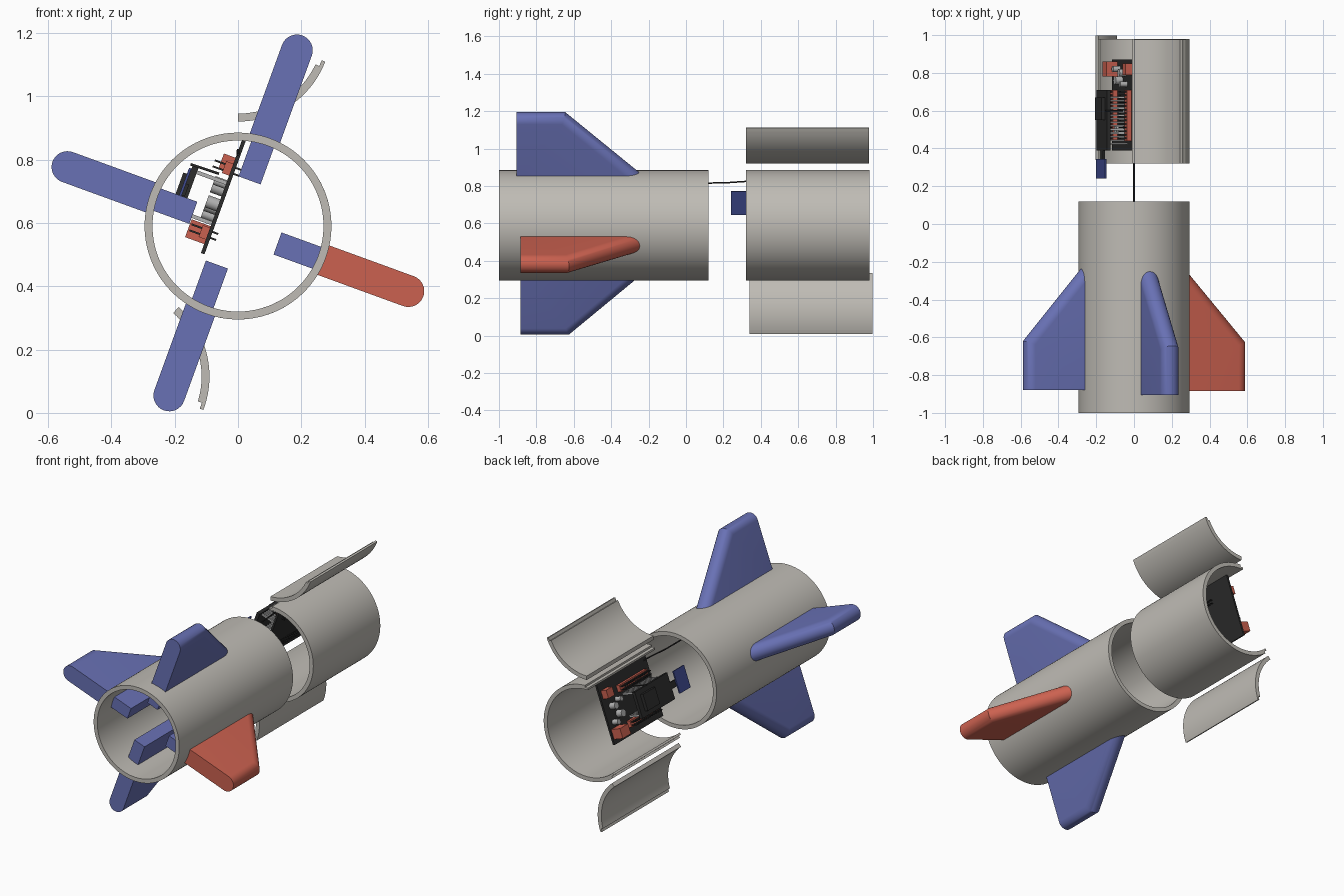
import bpy, bmesh
from math import cos, sin, radians, sqrt, pi
from mathutils import Matrix, Vector

if "Cube" in bpy.data.objects:
    bpy.data.objects.remove(bpy.data.objects["Cube"])


def material(name, rgb):
    m = bpy.data.materials.new(name)
    m.use_nodes = True
    m.diffuse_color = (*rgb, 1)
    m.node_tree.nodes["Principled BSDF"].inputs["Base Color"].default_value = (*rgb, 1)
    return m


GREY = material("body grey", (0.52, 0.50, 0.46))
BLUE = material("fin blue", (0.14, 0.165, 0.46))
RED = material("fin red", (0.60, 0.12, 0.08))
DARK = material("board black", (0.025, 0.025, 0.025))
NAVY = material("sensor blue", (0.05, 0.07, 0.28))
SILVER = material("metal grey", (0.45, 0.45, 0.45))

AXIS_Z = 0.59
R_OUT, R_IN, R_MID = 0.295, 0.27, 0.283


def frame(deg, x=0.0, z=AXIS_Z):
    """Local x points outward at the angle, y along the body, z sideways."""
    a = radians(deg)
    return Matrix(((cos(a), 0, -sin(a), x), (0, 1, 0, 0),
                   (sin(a), 0, cos(a), z), (0, 0, 0, 1)))


def finish(name, bm, mat, smooth=False):
    bmesh.ops.recalc_face_normals(bm, faces=bm.faces)
    me = bpy.data.meshes.new(name)
    bm.to_mesh(me)
    bm.free()
    me.materials.append(mat)
    ob = bpy.data.objects.new(name, me)
    bpy.context.collection.objects.link(ob)
    if smooth:
        bpy.ops.object.select_all(action="DESELECT")
        ob.select_set(True)
        bpy.context.view_layer.objects.active = ob
        bpy.ops.object.shade_smooth_by_angle(angle=radians(30))
    return ob


def bridge(bm, rings, closed):
    """Join successive rings of vertices; cap the ends when open."""
    n, k = len(rings), len(rings[0])
    for i in range(n if closed else n - 1):
        a, b = rings[i], rings[(i + 1) % n]
        for j in range(k):
            bm.faces.new((a[j], a[(j + 1) % k], b[(j + 1) % k], b[j]))
    if not closed:
        bm.faces.new(rings[0])
        bm.faces.new(rings[-1])


def shell(name, start, end, y0, y1, r0=R_IN, r1=R_OUT, x=0.0, z=AXIS_Z):
    bm = bmesh.new()
    full = end - start >= 360
    steps = max(2, round((end - start) / 3))
    rings = []
    for i in range(steps if full else steps + 1):
        a = radians(start + (end - start) * i / steps)
        rings.append([bm.verts.new((x + r * cos(a), y, z + r * sin(a)))
                      for r, y in ((r0, y0), (r1, y0), (r1, y1), (r0, y1))])
    bridge(bm, rings, full)
    return finish(name, bm, GREY, True)


def add_box(bm, mat, u, y, n):
    """Box from three (low, high) ranges in the given frame."""
    size = [b - a for a, b in (u, y, n)]
    mid = [(a + b) / 2 for a, b in (u, y, n)]
    bmesh.ops.create_cube(bm, size=1, matrix=mat @ Matrix.Translation(mid) @ Matrix.Diagonal((*size, 1)))


def box(name, mat, mtx, u, y, n):
    bm = bmesh.new()
    add_box(bm, mtx, u, y, n)
    return finish(name, bm, mat)


def fin(name, mat, deg, off, r_root, r_tip, back, nose):
    """Blade with a rounded tip and leading edge, plus its mounting tab."""
    mtx = frame(deg)
    half, base, tip_y = 0.05, 0.28, back + 0.26
    slope = (nose - tip_y) / (r_tip - base)
    stretch = sqrt(1 + slope ** 2)
    bm = bmesh.new()
    rings = []
    for i in range(17):
        a = pi * i / 16
        w, d = -half * cos(a), half * (1 - sin(a))
        outline = ((base, back), (r_tip - d, back),
                   (r_tip - d, tip_y + d * (slope - stretch)), (base, nose - d * stretch))
        rings.append([bm.verts.new(mtx @ Vector((r, y, w + off))) for r, y in outline])
    bridge(bm, rings, False)
    finish(name, bm, mat, True)
    box(name + "_tab", BLUE, mtx, (r_root, 0.285), (back + 0.01, -0.5), (off - 0.037, off + 0.037))


# Body tube and the opened rear section
shell("front_tube", 0, 360, -1.0, 0.12)
shell("rear_shell", -128, 88, 0.32, 0.98)
shell("rear_shell_upper_lip", 88, 92, 0.32, 0.98, R_IN, R_MID)
shell("rear_shell_lower_lip", -132, -128, 0.32, 0.98, R_IN, R_MID)

# Loose hatch panels, turned outward
for name, x, z, start, end, y0, s in (("upper_hatch", 0, 1.215, -90, -25, 0.32, 1),
                                      ("lower_hatch", -0.385, 0.115, -17, 48, 0.34, -1)):
    shell(name, start, end, y0, y0 + 0.658, x=x, z=z)
    lip = (end, end + 4) if s > 0 else (start - 4, start)
    shell(name + "_lip", *lip, y0, y0 + 0.658, R_MID, R_OUT, x, z)

# Four fins
fin("top_fin", BLUE, 70, 0.015, 0.148, 0.635, -0.905, -0.235)
fin("side_fin", BLUE, 160, 0.009, 0.147, 0.62, -0.88, -0.22)
fin("bottom_fin", BLUE, 250, -0.021, 0.137, 0.627, -0.885, -0.23)
fin("red_fin", RED, 340, -0.009, 0.136, 0.626, -0.885, -0.23)

# Circuit board and stacked modules
B = frame(70)
box("circuit_board", DARK, B, (-0.12, 0.27), (0.39, 0.87), (0.069, 0.081))
box("processor_module", DARK, B, (-0.03, 0.13), (0.39, 0.71), (0.18, 0.20))
box("processor_shield", DARK, B, (0.0, 0.1), (0.55, 0.67), (0.20, 0.22))
box("sensor_board", NAVY, B, (-0.015, 0.12), (0.24, 0.345), (0.20, 0.208))
box("sensor_bracket", DARK, B, (0.03, 0.07), (0.33, 0.41), (0.19, 0.2))

# Red headers and connectors
for name, u, y, top in (("upper_header", (0.14, 0.18), (0.44, 0.71), 0.105),
                        ("lower_header", (-0.075, -0.035), (0.44, 0.71), 0.105),
                        ("power_connector", (-0.09, -0.03), (0.78, 0.86), 0.145),
                        ("signal_connector", (0.15, 0.2), (0.79, 0.85), 0.12)):
    box(name, RED, B, u, y, (0.08, top))

# Header pins
bm = bmesh.new()
for u in (-0.065, -0.045, 0.15, 0.17):
    for i in range(14):
        y = 0.45 + i * 0.019
        add_box(bm, B, (u - 0.003, u + 0.003), (y, y + 0.007), (0.05, 0.14))
finish("header_pins", bm, DARK)

bm = bmesh.new()
for i in range(14):
    y = 0.42 + i * 0.019
    for u in (-0.02, 0.115):
        add_box(bm, B, (u - 0.006, u + 0.006), (y, y + 0.009), (0.08, 0.18))
finish("module_pins", bm, SILVER)

# Round components on the board
bm = bmesh.new()
for u, y, r in ((0.03, 0.76, 0.022), (0.09, 0.80, 0.02), (0.0, 0.82, 0.016),
                (0.11, 0.74, 0.014), (0.04, 0.5, 0.02)):
    bmesh.ops.create_cone(bm, cap_ends=True, segments=20, radius1=r, radius2=r, depth=0.04,
                          matrix=B @ Matrix.Translation((u, y, 0.1)))
finish("capacitors", bm, SILVER, True)


# Cables
def cable(name, pts):
    cu = bpy.data.curves.new(name, "CURVE")
    cu.dimensions = "3D"
    cu.bevel_depth = 0.004
    cu.bevel_resolution = 2
    sp = cu.splines.new("POLY")
    sp.points.add(len(pts) - 1)
    for p, c in zip(sp.points, pts):
        p.co = (*c, 1)
    cu.materials.append(DARK)
    ob = bpy.data.objects.new(name, cu)
    bpy.context.collection.objects.link(ob)


cable("body_cable", ((0, 0.0, 0.815), (0, 0.2, 0.816), (0, 0.33, 0.825), (0, 0.42, 0.83)))
cable("module_cable", ((-0.15, 0.6, 0.785), (-0.12, 0.6, 0.775), (-0.06, 0.6, 0.755)))
